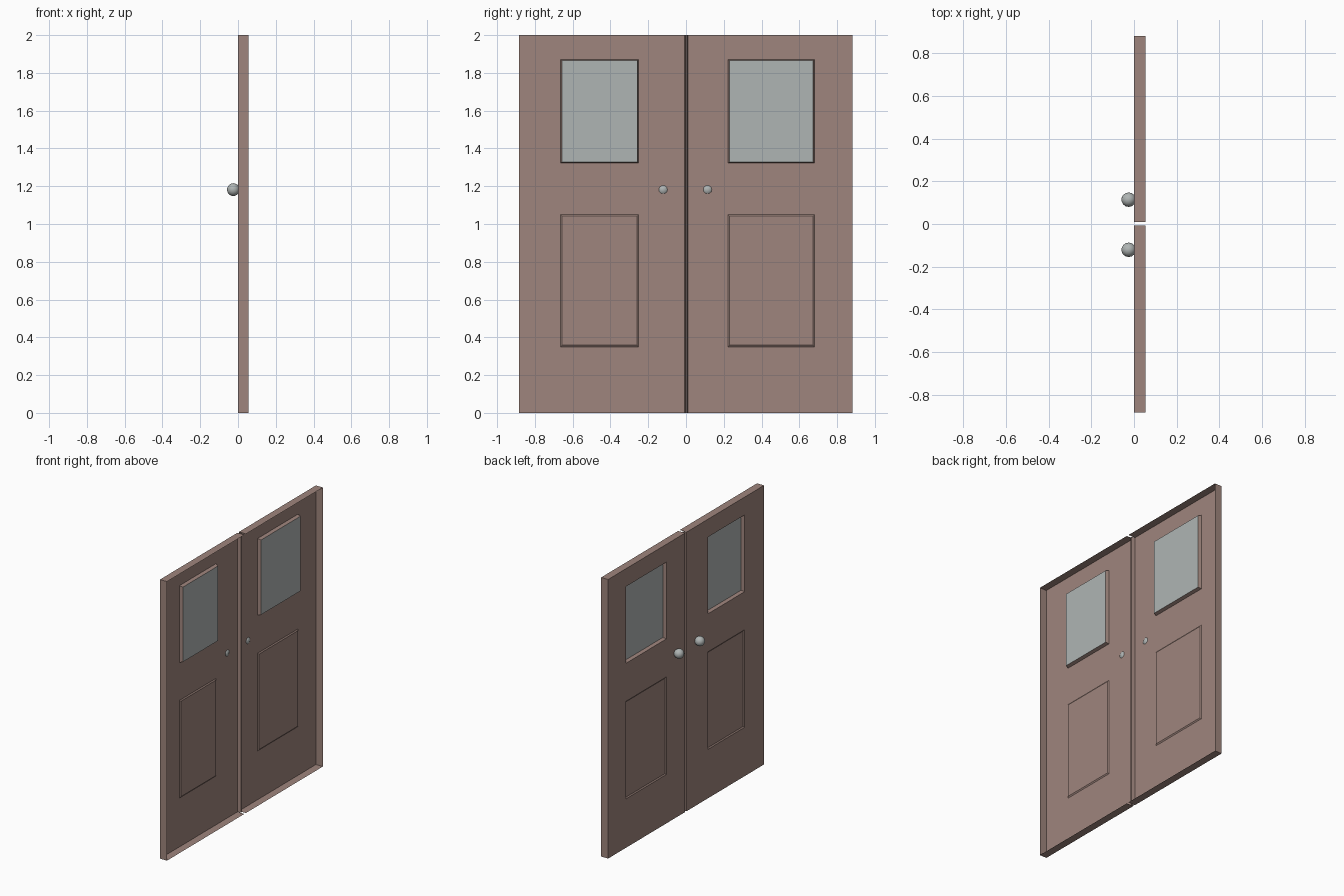
import bpy, bmesh

if "Cube" in bpy.data.objects:
    bpy.data.objects.remove(bpy.data.objects["Cube"])

DEPTH = 0.055      # depth of the pressed door shell
HEIGHT = 2.0


def material(name, rgb):
    mat = bpy.data.materials.new(name)
    mat.use_nodes = True
    mat.diffuse_color = (*rgb, 1)
    mat.node_tree.nodes["Principled BSDF"].inputs["Base Color"].default_value = (*rgb, 1)
    return mat


brown = material("dusty brown paint", (0.345, 0.235, 0.205))
grey = material("pale grey", (0.43, 0.46, 0.455))


def finish(name, bm, mats):
    mesh = bpy.data.meshes.new(name)
    bm.to_mesh(mesh)
    bm.free()
    for mat in mats:
        mesh.materials.append(mat)
    obj = bpy.data.objects.new(name, mesh)
    bpy.context.collection.objects.link(obj)
    return obj


def press(bm, face, margin, depth):
    """Inset a face and push it inwards, leaving a sloped border."""
    bmesh.ops.inset_individual(bm, faces=[face], thickness=margin)
    bmesh.ops.translate(bm, verts=face.verts, vec=(depth, 0, 0))


def door_leaf(name, ys, outer_y):
    """Sheet with a window and a pressed panel, and folded outer edges."""
    zs = (0, 0.35, 1.05, 1.322, 1.872, HEIGHT)
    bm = bmesh.new()
    grid = [[bm.verts.new((0, y, z)) for z in zs] for y in ys]
    cells = {}
    for i in range(len(ys) - 1):
        for j in range(len(zs) - 1):
            cells[i, j] = bm.faces.new((grid[i][j], grid[i][j + 1],
                                        grid[i + 1][j + 1], grid[i + 1][j]))
    # Folded top, bottom and hinge edges; the far side stays open
    def on_rim(edge):
        a, b = (v.co for v in edge.verts)
        flat = a.z == b.z and a.z in (0, HEIGHT)
        return flat or all(abs(c.y - outer_y) < 1e-4 for c in (a, b))
    rim = [e for e in bm.edges if on_rim(e)]
    folded = bmesh.ops.extrude_edge_only(bm, edges=rim)["geom"]
    bmesh.ops.translate(bm, vec=(DEPTH, 0, 0),
                        verts=[g for g in folded if isinstance(g, bmesh.types.BMVert)])
    bmesh.ops.recalc_face_normals(bm, faces=bm.faces)
    # Lower panel and glazed window
    press(bm, cells[1, 1], 0.012, 0.006)
    press(bm, cells[1, 3], 0.01, 0.023)
    cells[1, 3].material_index = 1
    finish(name, bm, (brown, grey))


def knob(name, y):
    bm = bmesh.new()
    bmesh.ops.create_uvsphere(bm, u_segments=14, v_segments=10, radius=0.034)
    bmesh.ops.translate(bm, verts=bm.verts, vec=(-0.025, y, 1.182))
    for face in bm.faces:
        face.smooth = True
    finish(name, bm, (grey,))


door_leaf("right_door", (-0.883, -0.664, -0.251, -0.007), -0.883)
door_leaf("left_door", (0.01, 0.222, 0.68, 0.882), 0.882)
knob("right_knob", -0.121)
knob("left_knob", 0.114)

# Groove joining the two doors
bm = bmesh.new()
profile = ((0, -0.007), (0.026, -0.002), (0.026, 0.005), (0, 0.01))
rails = [[bm.verts.new((x, y, z)) for z in (0, HEIGHT)] for x, y in profile]
for a, b in zip(rails, rails[1:]):
    bm.faces.new((a[0], a[1], b[1], b[0]))
finish("centre_groove", bm, (brown,))
